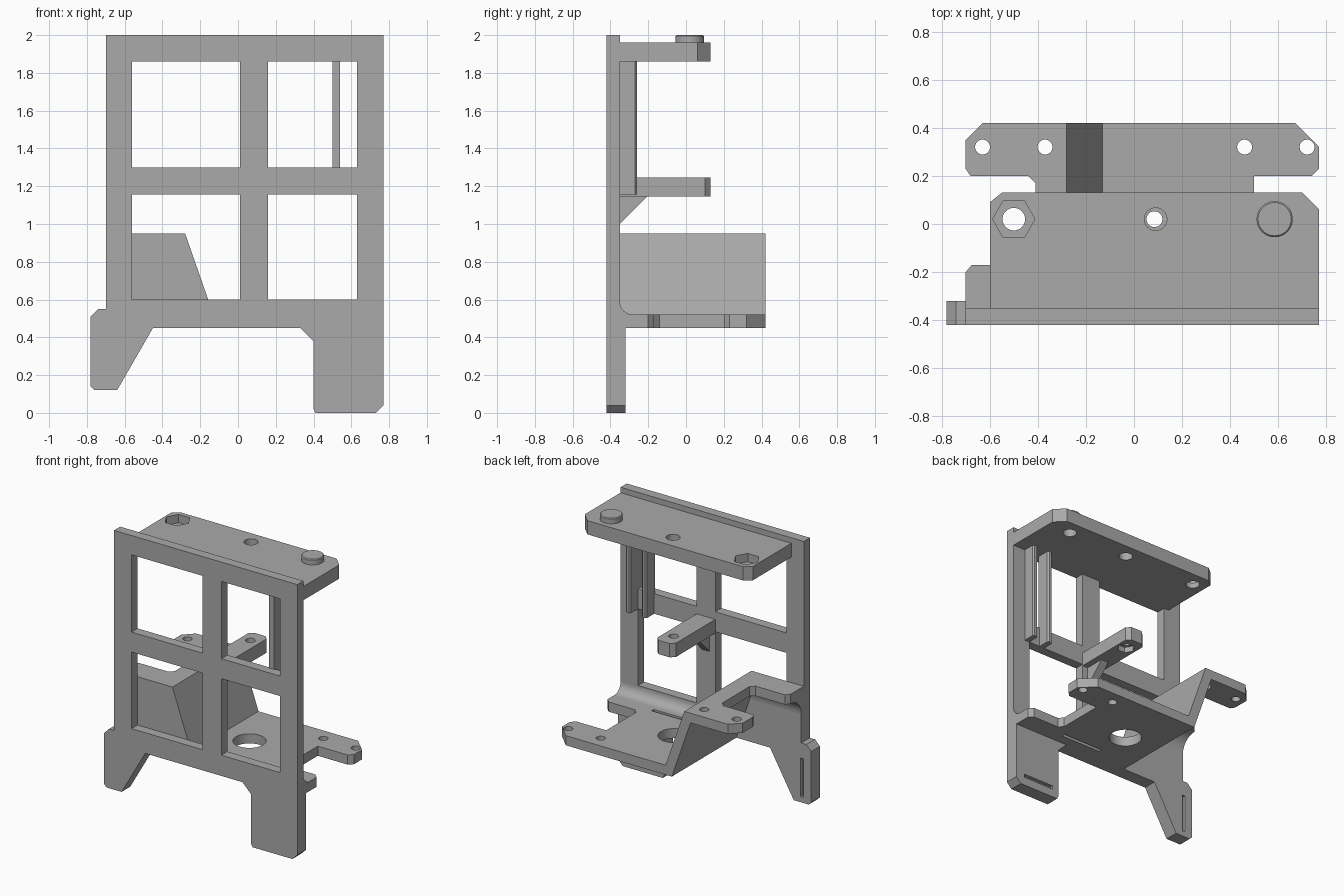
import bpy, bmesh, math
from mathutils import Vector

if "Cube" in bpy.data.objects:
    bpy.data.objects.remove(bpy.data.objects["Cube"])

grey = bpy.data.materials.new("plain grey")
grey.use_nodes = True
GREY = (0.4, 0.4, 0.4, 1)
grey.diffuse_color = GREY
grey.node_tree.nodes["Principled BSDF"].inputs["Base Color"].default_value = GREY

# How the two profile coordinates and the depth map to x, y, z
PLANES = {
    "xz": lambda u, v, d: (u, d, v),
    "xy": lambda u, v, d: (u, v, d),
    "yz": lambda u, v, d: (d, u, v),
}


def prism(name, plane, pts, a, b):
    """Extrude a flat profile from depth a to depth b."""
    place = PLANES[plane]
    bm = bmesh.new()
    face = bm.faces.new([bm.verts.new(place(u, v, a)) for u, v in pts])
    new = bmesh.ops.extrude_face_region(bm, geom=[face])["geom"]
    shift = Vector(place(0, 0, b - a))
    bmesh.ops.translate(bm, vec=shift, verts=[g for g in new if isinstance(g, bmesh.types.BMVert)])
    bmesh.ops.recalc_face_normals(bm, faces=bm.faces)
    mesh = bpy.data.meshes.new(name)
    bm.to_mesh(mesh)
    bm.free()
    mesh.materials.append(grey)
    obj = bpy.data.objects.new(name, mesh)
    bpy.context.collection.objects.link(obj)
    return obj


def rect(u0, u1, v0, v1):
    return [(u0, v0), (u1, v0), (u1, v1), (u0, v1)]


def ring(u, v, r, n=32):
    return [(u + r * math.cos(2 * math.pi * i / n), v + r * math.sin(2 * math.pi * i / n))
            for i in range(n)]


def fillet(y, z, r, up):
    """Concave corner profile between a wall at y and a plate at z."""
    arc = [(y + r - r * math.sin(t), z + up * (r - r * math.cos(t)))
           for t in (math.pi / 2 * i / 10 for i in range(11))]
    s = 0.01
    return [(y - s, z - up * s), (y + r, z - up * s)] + arc + [(y - s, z + up * r)]


def boolean(obj, tool, operation="DIFFERENCE"):
    mod = obj.modifiers.new("cut", "BOOLEAN")
    mod.operation, mod.solver, mod.object = operation, "EXACT", tool
    bpy.context.view_layer.objects.active = obj
    bpy.ops.object.modifier_apply(modifier=mod.name)
    bpy.data.objects.remove(tool)


def cut(obj, plane, pts, a, b):
    boolean(obj, prism("cutter", plane, pts, a, b))


def smooth(obj):
    bpy.ops.object.select_all(action="DESELECT")
    obj.select_set(True)
    bpy.context.view_layer.objects.active = obj
    bpy.ops.object.shade_smooth_by_angle(angle=math.radians(30))


# Front panel with four windows
legs = [(0.77, 0.04), (0.73, 0), (0.41, 0), (0.40, 0.02), (0.40, 0.38), (0.33, 0.45),
        (-0.45, 0.45), (-0.64, 0.12), (-0.76, 0.12), (-0.78, 0.14), (-0.78, 0.51),
        (-0.74, 0.55), (-0.70, 0.55)]
panel = prism("front_panel", "xz", legs + [(-0.70, 2), (0.77, 2)], -0.42, -0.35)
for x0, x1 in ((-0.56, 0.01), (0.16, 0.63)):
    for z0, z1 in ((0.60, 1.155), (1.30, 1.86)):
        cut(panel, "xz", rect(x0, x1, z0, z1), -0.5, -0.3)

# Thicker legs, with shallow grooves on the back
leg_back = prism("leg_backing", "xz", legs + [(-0.25, 0.55), (-0.20, 0.5), (0.77, 0.5)], -0.36, -0.32)
cut(leg_back, "xz", rect(0.45, 0.70, 0.06, 0.085), -0.345, -0.3)
cut(leg_back, "xz", rect(-0.72, -0.695, 0.16, 0.44), -0.345, -0.3)

# Top plate with nut pocket, through hole and blind hole
top = prism("top_plate", "xy", [(-0.60, -0.36), (0.77, -0.36), (0.77, 0.06), (0.70, 0.13),
                                (-0.55, 0.13), (-0.60, 0.09)], 1.86, 1.96)
cut(top, "xy", ring(-0.50, 0.02, 0.088, 6), 1.90, 2.1)
cut(top, "xy", ring(-0.50, 0.02, 0.047), 1.8, 2.1)
cut(top, "xy", ring(0.09, 0.02, 0.047), 1.8, 2.1)
cut(top, "xy", ring(0.585, 0.02, 0.047), 1.8, 1.93)
smooth(top)

# Button on the top plate
button = prism("top_button", "xy", ring(0.585, 0.02, 0.075, 48), 1.95, 2.0)
bevel = button.modifiers.new("edge", "BEVEL")
bevel.width, bevel.segments, bevel.limit_method = 0.006, 1, "ANGLE"
smooth(button)

# Middle arm with its hole, nut pocket and supporting rib
arm = prism("middle_arm", "xy", [(0.01, -0.36), (0.16, -0.36), (0.16, 0.10), (0.13, 0.13),
                                 (0.04, 0.13), (0.01, 0.10)], 1.145, 1.245)
cut(arm, "xy", ring(0.085, 0.02, 0.033), 1.0, 1.4)
cut(arm, "xy", ring(0.085, 0.02, 0.06, 6), 1.0, 1.185)
smooth(arm)
prism("arm_rib", "yz", [(-0.36, 0.99), (-0.35, 1.0), (-0.20, 1.15), (-0.36, 1.15)], 0.055, 0.115)

# Guide rails behind the upper window
for name, x0, x1 in (("inner_rail", 0.50, 0.54), ("outer_rail", 0.63, 0.67)):
    prism(name, "xy", [(x0, -0.36), (x1, -0.36), (x1, -0.27), (x1 - 0.01, -0.26),
                       (x0 + 0.01, -0.26), (x0, -0.27)], 1.155, 1.87)

# Stepped shelf: bent profile trimmed to the plan outline
shelf = prism("stepped_shelf", "xz", [(-0.9, 0.95), (-0.28, 0.95), (-0.13, 0.52), (0.9, 0.52),
                                      (0.9, 0.45), (-0.18, 0.45), (-0.33, 0.88), (-0.9, 0.88)],
              -0.6, 0.6)
outline = [(-0.70, -0.35), (0.77, -0.35), (0.77, -0.20), (0.74, -0.17), (0.53, -0.17),
           (0.50, -0.14), (0.50, 0.20), (0.74, 0.20), (0.77, 0.23), (0.77, 0.32), (0.67, 0.42),
           (-0.63, 0.42), (-0.70, 0.35), (-0.70, 0.23), (-0.68, 0.20), (-0.44, 0.20),
           (-0.41, 0.17), (-0.41, -0.14), (-0.44, -0.17), (-0.675, -0.17), (-0.70, -0.20)]
boolean(shelf, prism("plan", "xy", outline, 0.3, 1.1), "INTERSECT")
for x in (-0.63, -0.37, 0.46, 0.72):
    cut(shelf, "xy", ring(x, 0.32, 0.031), 0.3, 1.1)
cut(shelf, "xy", ring(0.085, 0.01, 0.11, 48), 0.3, 0.7)
cut(shelf, "xy", rect(0.10, 0.43, -0.245, -0.22), 0.3, 0.7)
smooth(shelf)

# Wall closing the front of the raised step, and the rounded corners
prism("step_front_wall", "xz", [(-0.70, 0.5), (-0.13, 0.52), (-0.28, 0.95), (-0.70, 0.95)],
      -0.351, -0.32)
smooth(prism("shelf_fillet", "yz", fillet(-0.35, 0.52, 0.07, 1), -0.16, 0.77))
smooth(prism("step_fillet", "yz", fillet(-0.32, 0.88, 0.12, -1), -0.70, -0.30))
